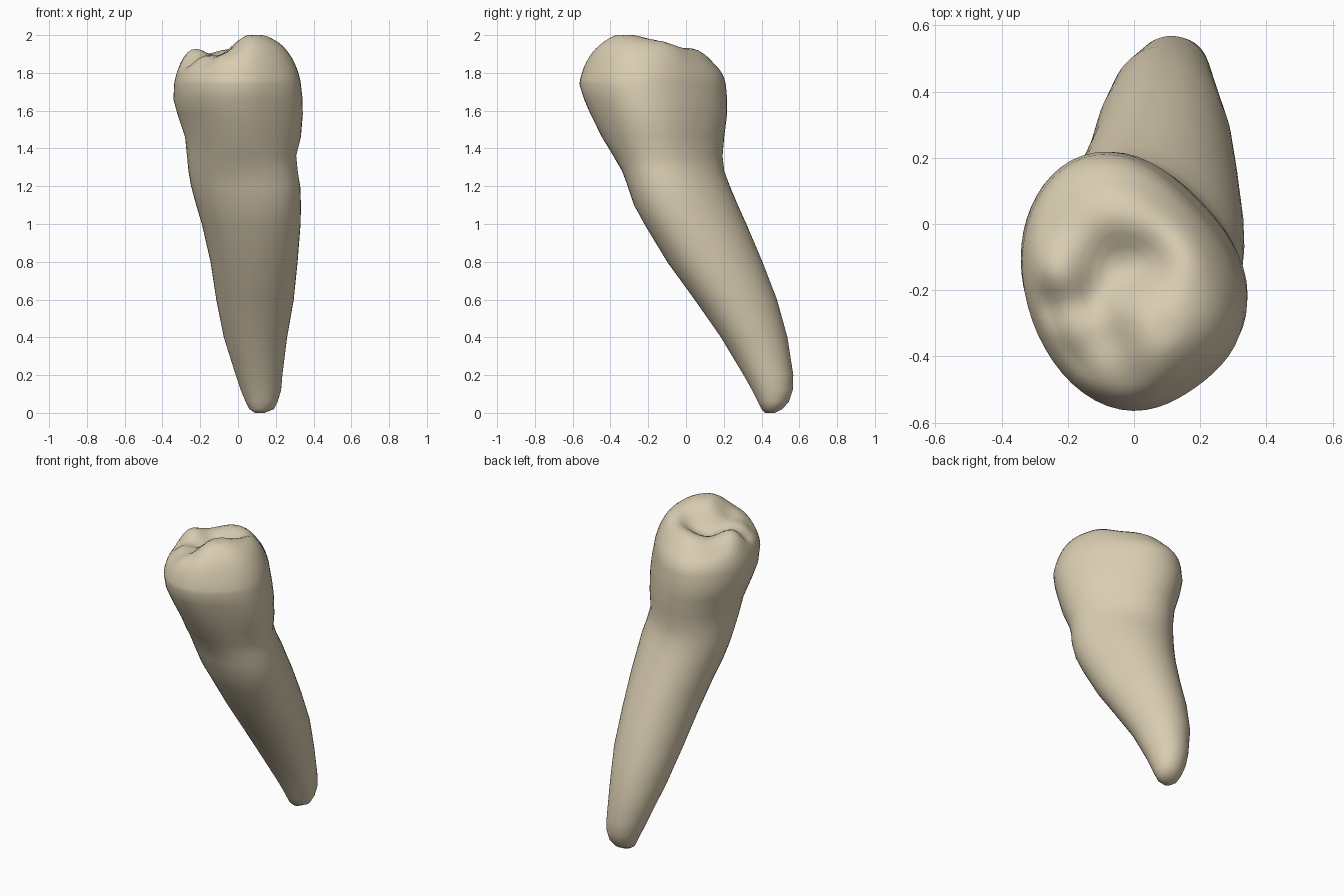
import bpy, bmesh
from math import sin, cos, tau, exp, hypot

cube = bpy.data.objects.get("Cube")
if cube:
    bpy.data.objects.remove(cube)

SEGMENTS = 56

# Root and crown wall: height, left x, right x, front y, back y
SECTIONS = [
    (0.0, 0.09, 0.14, 0.42, 0.47),
    (0.02, 0.06, 0.19, 0.40, 0.51),
    (0.06, 0.04, 0.21, 0.38, 0.545),
    (0.12, 0.015, 0.228, 0.35, 0.565),
    (0.2, -0.012, 0.235, 0.305, 0.568),
    (0.4, -0.075, 0.26, 0.185, 0.537),
    (0.6, -0.115, 0.295, 0.045, 0.482),
    (0.8, -0.145, 0.315, -0.10, 0.405),
    (1.0, -0.19, 0.33, -0.22, 0.32),
    (1.1, -0.22, 0.332, -0.275, 0.275),
    (1.2, -0.247, 0.328, -0.308, 0.233),
    (1.28, -0.262, 0.316, -0.34, 0.202),
    (1.36, -0.27, 0.308, -0.388, 0.19),
    (1.46, -0.28, 0.333, -0.45, 0.195),
    (1.58, -0.32, 0.343, -0.51, 0.208),
    (1.66, -0.342, 0.342, -0.545, 0.208),
    (1.74, -0.338, 0.333, -0.57, 0.2),
]

# Chewing surface hollows and bumps: x, y, radius, height change
RELIEF = [
    (-0.06, -0.13, 0.11, -0.11),
    (0.05, -0.11, 0.08, -0.04),
    (-0.13, -0.24, 0.08, -0.07),
    (-0.07, -0.35, 0.08, -0.06),
    (-0.02, -0.46, 0.07, -0.03),
    (-0.25, -0.25, 0.06, -0.05),
    (-0.20, -0.42, 0.13, -0.07),
    (-0.20, 0.00, 0.12, -0.03),
    (-0.28, -0.12, 0.07, 0.02),
    (0.17, -0.08, 0.10, 0.02),
    (0.10, -0.34, 0.12, 0.02),
]


def outline(section, angle):
    """Skewed oval: round at the root tip, egg shaped in the crown."""
    z, x0, x1, y0, y1 = section
    crown = min(1.0, max(0.0, (z - 1.2) / 0.3))
    neck = min(1.0, z) * (1 - crown)
    bulge = 1 + crown * (0.04 * (cos(3 * angle) - cos(angle)) - 0.03 * sin(2 * angle) ** 2)
    bulge -= neck * 0.025 * (sin(3 * angle) + sin(angle))
    skew = 0.05 - 0.17 * min(z, 1.3)
    x = (x0 + x1) / 2 + (x1 - x0) / 2 * cos(angle) * bulge
    y = (y0 + y1) / 2 + (y1 - y0) / 2 * sin(angle + skew) * bulge
    return x, y


def top_height(x, y, s):
    """Domed crown top with cusps, a central basin and a side notch."""
    z = 1.74 + 0.25 * (1 - s ** 4) ** 0.75
    inside = min(1.0, (1 - s) * 6)
    z -= inside * 0.10 * (y + 0.25)
    for bx, by, radius, change in RELIEF:
        z += inside * change * exp(-(hypot(x - bx, y - by) / radius) ** 2)
    return min(z, 2.0)


bm = bmesh.new()
rings = []
angles = [tau * i / SEGMENTS for i in range(SEGMENTS)]

# Root and crown wall
for section in SECTIONS:
    rings.append([bm.verts.new((*outline(section, a), section[0])) for a in angles])

# Crown top
rim = SECTIONS[-1]
cx, cy = (rim[1] + rim[2]) / 2, (rim[3] + rim[4]) / 2
for s in (0.99, 0.97, 0.94, 0.9, 0.85, 0.79, 0.72, 0.64, 0.56, 0.48, 0.4, 0.3, 0.2, 0.1):
    ring = []
    for a in angles:
        x, y = outline(rim, a)
        x, y = cx + (x - cx) * s, cy + (y - cy) * s
        ring.append(bm.verts.new((x, y, top_height(x, y, s))))
    rings.append(ring)

for low, high in zip(rings, rings[1:]):
    for i in range(SEGMENTS):
        j = (i + 1) % SEGMENTS
        bm.faces.new((low[i], low[j], high[j], high[i]))

# Close the root tip and the basin centre
bm.faces.new(list(reversed(rings[0])))
centre = bm.verts.new((cx, cy, top_height(cx, cy, 0)))
for i in range(SEGMENTS):
    bm.faces.new((rings[-1][i], rings[-1][(i + 1) % SEGMENTS], centre))

bmesh.ops.recalc_face_normals(bm, faces=bm.faces)
for face in bm.faces:
    face.smooth = True

mesh = bpy.data.meshes.new("tooth")
bm.to_mesh(mesh)
bm.free()
tooth = bpy.data.objects.new("tooth", mesh)
bpy.context.collection.objects.link(tooth)

# Ivory material
ivory = bpy.data.materials.new("ivory")
ivory.use_nodes = True
colour = (0.70, 0.61, 0.44, 1.0)
ivory.diffuse_color = colour
ivory.node_tree.nodes["Principled BSDF"].inputs["Base Color"].default_value = colour
mesh.materials.append(ivory)
